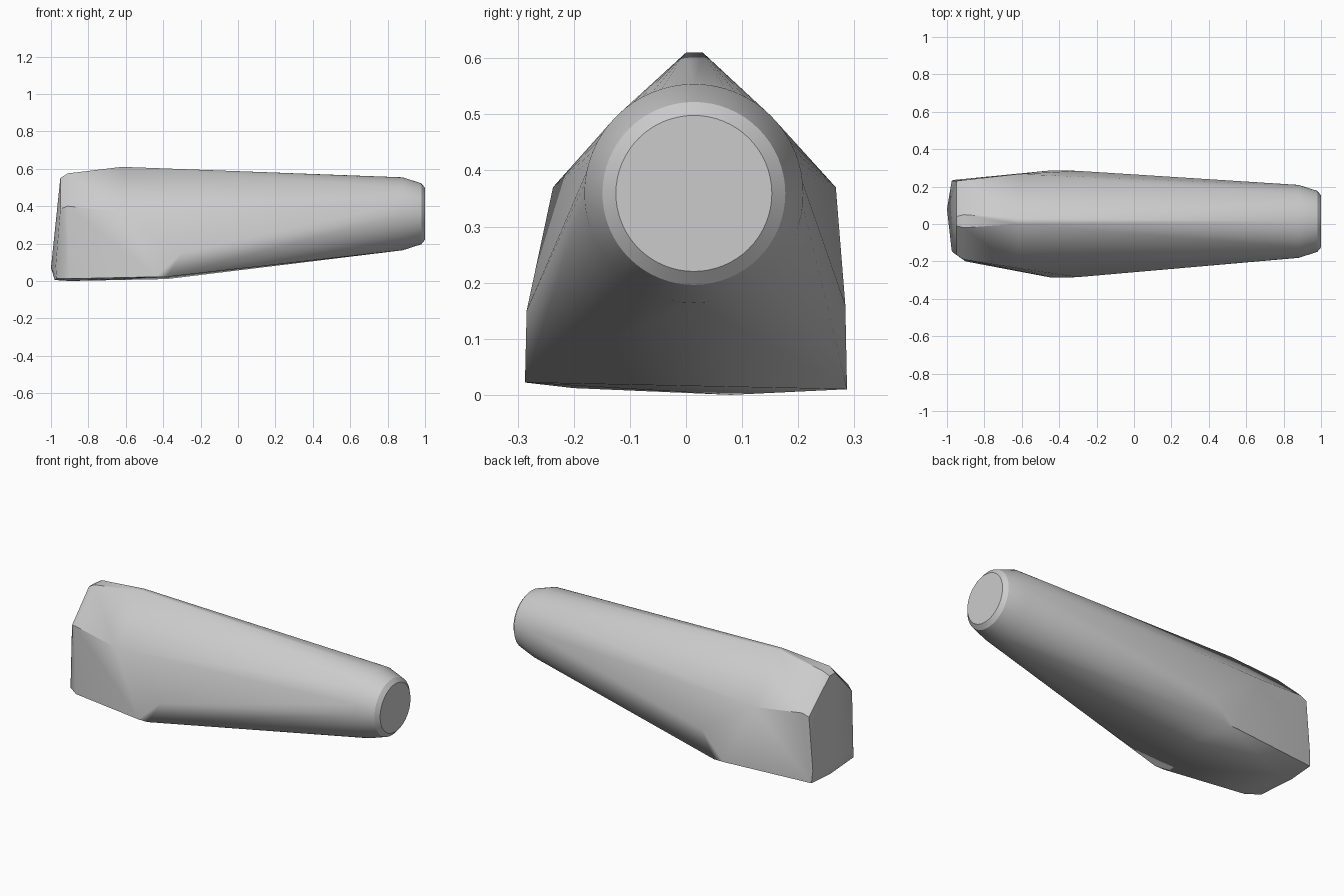
import bpy, bmesh, math

cube = bpy.data.objects.get("Cube")
if cube:
    bpy.data.objects.remove(cube, do_unlink=True)

mat = bpy.data.materials.new("plain_grey")
mat.use_nodes = True
grey = (0.6, 0.6, 0.6, 1)
mat.diffuse_color = grey
mat.node_tree.nodes["Principled BSDF"].inputs["Base Color"].default_value = grey

# Round tip: rings of (x, radius) around one axis
SEG, CY, CZ = 64, 0.014, 0.359
points = []
for x, r in ((1.0, 0.139), (0.98, 0.163), (0.88, 0.195)):
    for i in range(SEG):
        a = 2 * math.pi * i / SEG
        points.append((x, CY + r * math.cos(a), CZ + r * math.sin(a)))

# Ridge along the top
points += [(-0.62, 0.0, 0.61), (-0.62, 0.03, 0.61),
           (-0.91, -0.02, 0.575), (-0.91, 0.05, 0.575),
           (-0.95, -0.01, 0.55), (-0.95, 0.04, 0.55)]
# Shoulders, front then back
points += [(-0.62, -0.237, 0.37), (-0.91, -0.19, 0.40), (-0.95, -0.165, 0.385),
           (-0.62, 0.267, 0.37), (-0.91, 0.235, 0.40), (-0.95, 0.23, 0.385)]
# Wide lower corners
points += [(-0.44, -0.287, 0.022), (-0.38, -0.287, 0.022), (-0.3, -0.284, 0.15),
           (-0.44, 0.287, 0.01), (-0.38, 0.287, 0.01), (-0.3, 0.284, 0.16)]
# Blunt wedge end and underside
points += [(-0.9, -0.2, 0.012), (-0.97, -0.15, 0.012), (-0.975, -0.14, 0.08),
           (-0.97, 0.235, 0.008), (-0.975, 0.23, 0.08),
           (-1.0, 0.08, 0.07), (-0.98, 0.08, 0.005), (-0.9, 0.08, 0.0)]

# Tight skin over all the points
bm = bmesh.new()
for p in points:
    bm.verts.new(p)
bmesh.ops.convex_hull(bm, input=bm.verts)
bmesh.ops.delete(bm, geom=[v for v in bm.verts if not v.link_faces], context='VERTS')
bmesh.ops.dissolve_limit(bm, angle_limit=math.radians(0.5), verts=bm.verts, edges=bm.edges)
bmesh.ops.recalc_face_normals(bm, faces=bm.faces)
mesh = bpy.data.meshes.new("tapered_body")
bm.to_mesh(mesh)
bm.free()
mesh.materials.append(mat)
body = bpy.data.objects.new("tapered_body", mesh)
bpy.context.collection.objects.link(body)
bpy.context.view_layer.objects.active = body
body.select_set(True)
bpy.ops.object.shade_smooth_by_angle(angle=math.radians(30))
